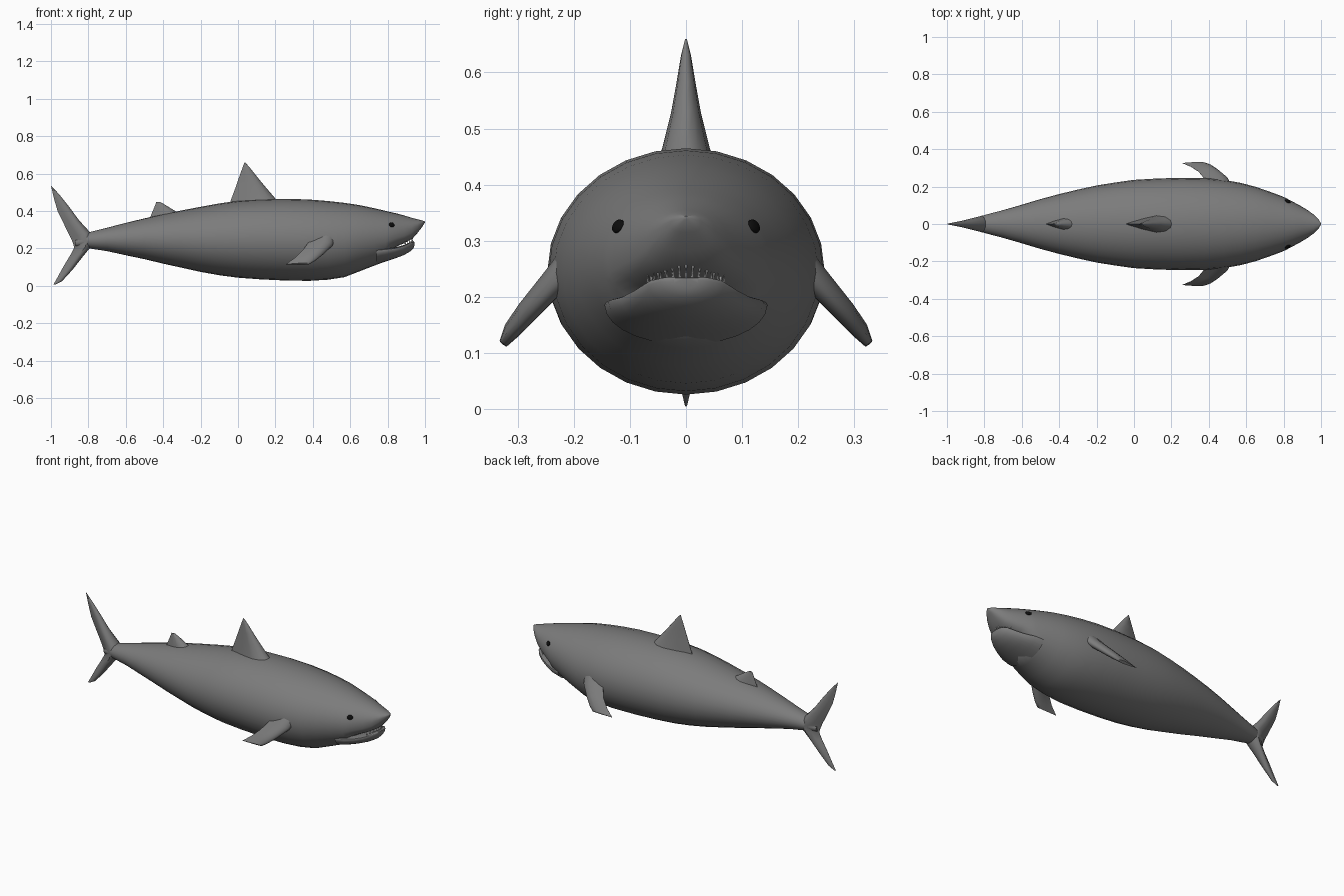
import bpy, bmesh, math
from mathutils import Vector

if "Cube" in bpy.data.objects:
    bpy.data.objects.remove(bpy.data.objects["Cube"])


def material(name, rgb):
    m = bpy.data.materials.new(name)
    m.diffuse_color = (*rgb, 1)
    m.use_nodes = True
    m.node_tree.nodes["Principled BSDF"].inputs["Base Color"].default_value = m.diffuse_color
    return m


GREY = material("shark grey", (0.2, 0.2, 0.2))
BLACK = material("eye black", (0.004, 0.004, 0.004))
WHITE = material("tooth white", (0.75, 0.75, 0.75))


def finish(name, bm, mat, angle=50):
    bmesh.ops.recalc_face_normals(bm, faces=bm.faces)
    me = bpy.data.meshes.new(name)
    bm.to_mesh(me)
    bm.free()
    ob = bpy.data.objects.new(name, me)
    bpy.context.collection.objects.link(ob)
    me.materials.append(mat)
    bpy.ops.object.select_all(action='DESELECT')
    ob.select_set(True)
    bpy.context.view_layer.objects.active = ob
    bpy.ops.object.shade_smooth_by_angle(angle=math.radians(angle))
    return ob


def loft(name, rings, mat, angle=50):
    """Skin a list of closed rings and cap both ends."""
    bm = bmesh.new()
    vr = [[bm.verts.new(p) for p in r] for r in rings]
    n = len(vr[0])
    for a, b in zip(vr, vr[1:]):
        for i in range(n):
            j = (i + 1) % n
            bm.faces.new((a[i], a[j], b[j], b[i]))
    bm.faces.new(vr[0])
    bm.faces.new(vr[-1])
    return finish(name, bm, mat, angle)


def spow(v, e):
    return math.copysign(abs(v) ** e, v)


def section(x, top, bottom, half, widest, low_exp=1.0, up_exp=1.0, n=28):
    ring = []
    for i in range(n):
        a = 2 * math.pi * i / n
        c, s = math.cos(a), math.sin(a)
        e = up_exp if s > 0 else low_exp
        h = top - widest if s > 0 else widest - bottom
        ring.append((x, half * spow(c, e), widest + h * spow(s, e)))
    return ring


# Body: x, top, bottom, half width
trunk = [(-.87, .25, .21, .02), (-.80, .285, .20, .048), (-.70, .31, .185, .074),
         (-.60, .336, .163, .103), (-.50, .36, .142, .133), (-.40, .383, .118, .160),
         (-.30, .403, .096, .184), (-.20, .422, .074, .206), (-.10, .44, .056, .222),
         (0, .454, .043, .236), (.12, .463, .034, .243), (.25, .465, .028, .247),
         (.38, .461, .026, .245), (.48, .453, .032, .236), (.57, .443, .046, .220),
         (.65, .431, .077, .199), (.73, .414, .108, .171), (.79, .40, .130, .149)]
rings = [section(x, t, b, w, (t + b) / 2) for x, t, b, w in trunk]
# Snout overhanging the mouth, with a boxier underside
for x, t, b, w, z in [(.81, .395, .19, .140, .27), (.85, .386, .21, .119, .28),
                      (.89, .375, .228, .097, .288), (.93, .363, .25, .073, .303),
                      (.96, .355, .282, .051, .32), (.985, .349, .315, .027, .335),
                      (1.0, .344, .338, .004, .341)]:
    rings.append(section(x, t, b, w, z, .7))
loft("body", rings, GREY, 60)

# Lower jaw with a flat top
jaw = [(.74, .195, .115, .145, .185), (.79, .198, .130, .138, .19),
       (.84, .205, .146, .115, .195), (.885, .217, .163, .092, .207),
       (.92, .232, .183, .068, .222), (.937, .236, .20, .046, .227),
       (.944, .234, .215, .022, .227)]
loft("lower_jaw", [section(x, t, b, w, z, 1, .5) for x, t, b, w, z in jaw], GREY)

# Airfoil outline as (chord fraction, thickness fraction)
FOIL = [(0, 0), (.04, .45), (.15, .85), (.35, 1), (.65, .62), (1, .04)]


def fin(name, sections, normal):
    """Each section: leading point, trailing point, half thickness."""
    normal = Vector(normal).normalized()
    out = []
    for lead, trail, t in sections:
        a, b = Vector(lead), Vector(trail)
        side = [(a.lerp(b, u), normal * t * k) for u, k in FOIL]
        out.append([p + d for p, d in side] + [p - d for p, d in reversed(side[1:])])
    return loft(name, out, GREY)


def upright_fin(name, rows):
    fin(name, [((lx, 0, lz), (tx, 0, tz), t) for lx, lz, tx, tz, t in rows], (0, 1, 0))


# Fins on the midline: lead x, lead z, trail x, trail z, half thickness
upright_fin("dorsal_fin", [(.23, .44, -.045, .43, .052), (.20, .466, -.038, .458, .043),
                           (.145, .53, -.015, .52, .027), (.10, .585, .004, .575, .017),
                           (.062, .633, .022, .625, .009), (.038, .66, .033, .655, .002)])
upright_fin("rear_dorsal_fin", [(-.31, .385, -.475, .35, .034), (-.345, .405, -.465, .378, .025),
                                (-.385, .43, -.447, .42, .014), (-.415, .447, -.437, .447, .004)])
upright_fin("tail_fin", [(-.978, .005, -.986, .008, .002), (-.94, .025, -.965, .045, .008),
                         (-.885, .085, -.932, .105, .018), (-.83, .155, -.893, .17, .031),
                         (-.785, .21, -.876, .203, .042), (-.77, .245, -.88, .222, .046),
                         (-.793, .288, -.895, .258, .04), (-.85, .35, -.925, .318, .028),
                         (-.905, .425, -.965, .40, .016), (-.955, .487, -.985, .47, .008),
                         (-.996, .532, -1.0, .535, .002)])

for side, word in ((-1, "right"), (1, "left")):
    # Swept pectoral fin
    rows = [((.52, .205, .25), (.385, .205, .27), .03),
            ((.505, .24, .215), (.38, .238, .236), .024),
            ((.455, .283, .168), (.345, .28, .188), .02),
            ((.415, .312, .136), (.305, .306, .15), .016),
            ((.385, .326, .117), (.257, .326, .115), .008)]
    fin(word + "_pectoral_fin",
        [((a[0], side * a[1], a[2]), (b[0], side * b[1], b[2]), t) for a, b, t in rows],
        (0, side * .77, .63))
    # Eye, a shallow oval set against the head
    bm = bmesh.new()
    bmesh.ops.create_uvsphere(bm, u_segments=16, v_segments=10, radius=1)
    eye = finish(word + "_eye", bm, BLACK)
    eye.scale = (.017, .013, .007)
    eye.location = (.822, side * .121, .326)
    eye.rotation_mode = 'QUATERNION'
    eye.rotation_quaternion = Vector((.45, side * .8, .4)).to_track_quat('Z', 'Y')


# Teeth: slim cones following the curve of each jaw
def teeth(name, count, half, front, sweep, base_z, drop, length):
    bm = bmesh.new()
    for i in range(count):
        f = 2 * i / (count - 1) - 1
        x, z = front - sweep * f * f, base_z - drop * f * f
        ring = [bm.verts.new((x + .0032 * math.cos(k * math.pi / 3),
                              half * f + .0032 * math.sin(k * math.pi / 3), z))
                for k in range(6)]
        tip = bm.verts.new((x, half * f, z + length))
        bm.faces.new(ring)
        for k in range(6):
            bm.faces.new((ring[k], ring[(k + 1) % 6], tip))
    finish(name, bm, WHITE)


teeth("upper_teeth", 11, .062, .935, .045, .265, .025, -.026)
teeth("lower_teeth", 13, .068, .935, .04, .232, .012, .02)
